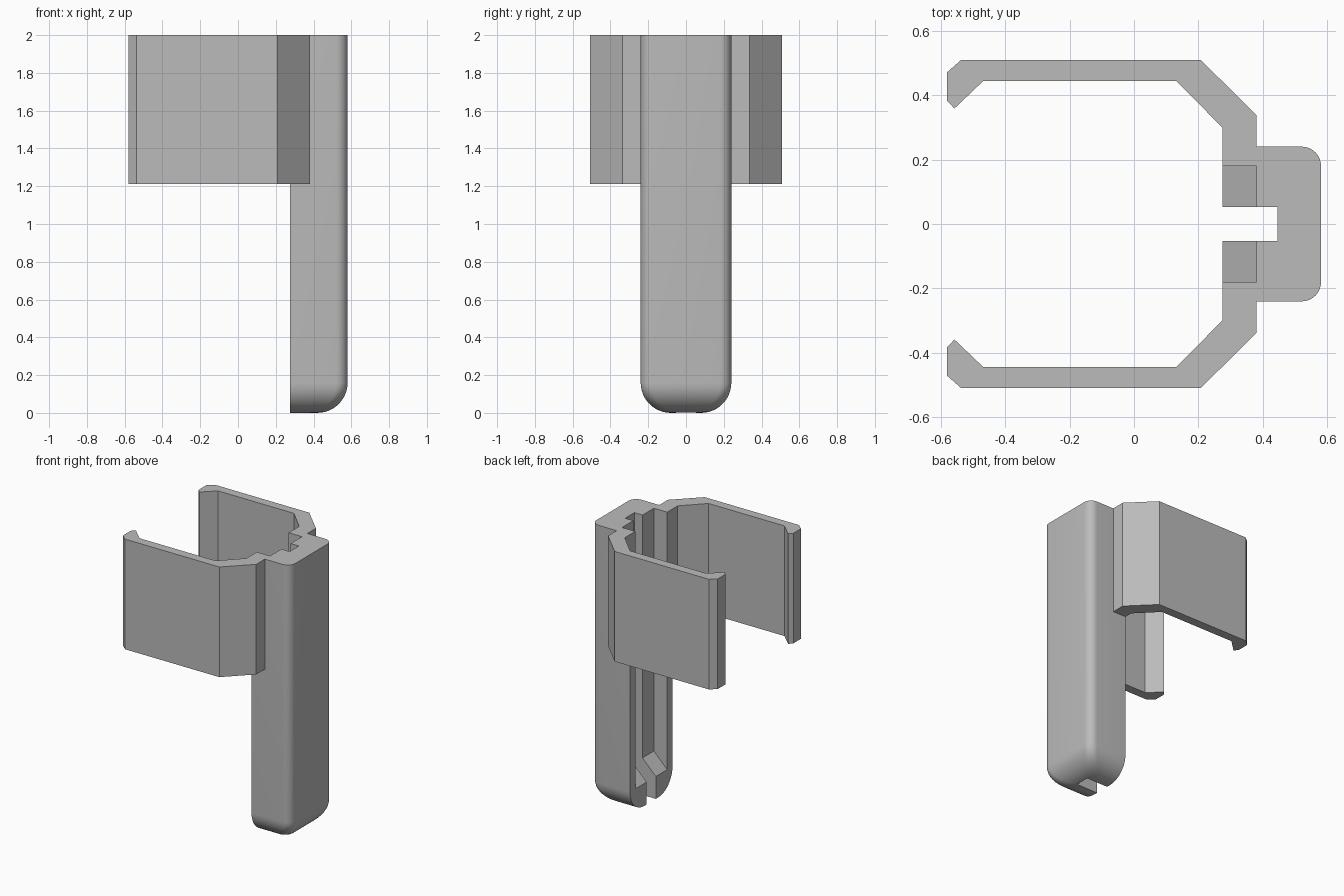
import bpy, bmesh, math

cube = bpy.data.objects.get("Cube")
if cube:
    bpy.data.objects.remove(cube, do_unlink=True)

grey = bpy.data.materials.new("plain grey")
grey.use_nodes = True
colour = (0.5, 0.5, 0.5, 1)
grey.diffuse_color = colour
grey.node_tree.nodes["Principled BSDF"].inputs["Base Color"].default_value = colour

TOP, BACK, FRONT, HALF = 2.0, 0.275, 0.58, 0.24


def loft(name, rings):
    """Skin a stack of closed rings and cap both ends."""
    bm = bmesh.new()
    rows = [[bm.verts.new(p) for p in ring] for ring in rings]
    n = len(rows[0])
    for a, b in zip(rows, rows[1:]):
        for i in range(n):
            j = (i + 1) % n
            bm.faces.new((a[i], a[j], b[j], b[i]))
    bm.faces.new(rows[0][::-1])
    bm.faces.new(rows[-1])
    bmesh.ops.recalc_face_normals(bm, faces=bm.faces)
    mesh = bpy.data.meshes.new(name)
    bm.to_mesh(mesh)
    bm.free()
    ob = bpy.data.objects.new(name, mesh)
    bpy.context.collection.objects.link(ob)
    mesh.materials.append(grey)
    return ob


def prism(name, outline, z0, z1):
    return loft(name, [[(x, y, z) for x, y in outline] for z in (z0, z1)])


def post_ring(inset, z, r=0.06, steps=8):
    """Flat-backed section with two rounded outer corners."""
    cx, cy = FRONT - inset - r, HALF - inset - r
    arc = [math.pi / 2 * i / steps for i in range(steps + 1)]
    half = [(cx + r * math.cos(a), cy + r * math.sin(a)) for a in arc]
    half.append((BACK, cy + r))
    return [(x, y, z) for x, y in half] + [(x, -y, z) for x, y in half[::-1]]


# Post with rounded foot
foot = 0.16
rings = []
for i in range(13):
    a = math.pi / 2 * i / 12
    rings.append(post_ring(foot * (1 - math.sin(a)), foot * (1 - math.cos(a))))
rings.append(post_ring(0, TOP))
post = loft("post", rings)

# Full-length slot, and a wider channel with a sloped floor
slot = prism("slot_cutter", [(0.1, -0.052), (0.445, -0.052),
                             (0.445, 0.052), (0.1, 0.052)], -0.1, 2.1)
channel_side = [(0.175, 0.06), (0.38, 0.265), (0.38, 2.1), (0.175, 2.1)]
channel = loft("channel_cutter",
               [[(x, y, z) for x, z in channel_side] for y in (-0.18, 0.18)])
for cutter in (slot, channel):
    cutter.hide_render = True
    mod = post.modifiers.new("cut", 'BOOLEAN')
    mod.operation = 'DIFFERENCE'
    mod.solver = 'EXACT'
    mod.object = cutter
    bpy.ops.object.select_all(action='DESELECT')
    bpy.context.view_layer.objects.active = post
    post.select_set(True)
    bpy.ops.object.modifier_apply(modifier=mod.name)
    bpy.data.objects.remove(cutter, do_unlink=True)
bpy.ops.object.shade_smooth_by_angle(angle=math.radians(35))

# Mirrored spring arms with hooked tips
arm = [(0.38, 0.24), (0.38, 0.337), (0.208, 0.508), (-0.537, 0.508),
       (-0.58, 0.47), (-0.58, 0.383), (-0.557, 0.358), (-0.468, 0.443),
       (0.132, 0.443), (0.275, 0.298), (0.275, 0.24)]
for side, name in ((1, "rear_arm"), (-1, "front_arm")):
    prism(name, [(x, side * y) for x, y in arm], 1.213, TOP)
